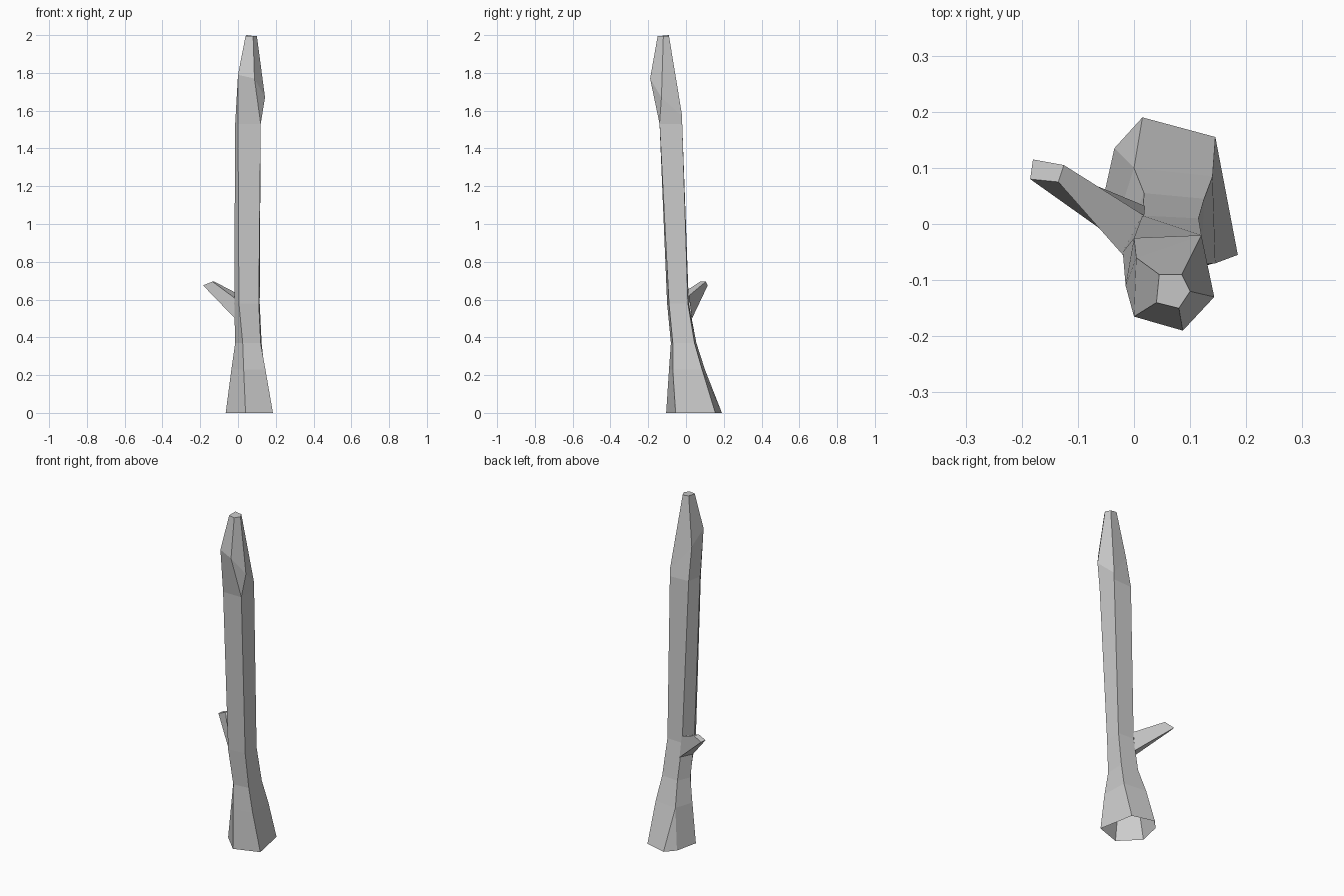
import bpy
import bmesh
from mathutils import Vector

default_cube = bpy.data.objects.get("Cube")
if default_cube:
    bpy.data.objects.remove(default_cube, do_unlink=True)


def make_material(name, colour):
    material = bpy.data.materials.new(name)
    material.use_nodes = True
    material.diffuse_color = colour
    material.node_tree.nodes["Principled BSDF"].inputs["Base Color"].default_value = colour
    return material


def loft(name, rings, material, cap_end=True):
    """Skin a list of (points, column order) rings; repeated columns merge corners."""
    mesh_builder = bmesh.new()
    columns = []
    for points, order in rings:
        corners = [mesh_builder.verts.new(Vector(point) / 100) for point in points]
        columns.append([corners[int(index)] for index in order])
    count = len(columns[0])
    for lower, upper in zip(columns, columns[1:]):
        for i in range(count):
            j = (i + 1) % count
            outline = list(dict.fromkeys((lower[i], lower[j], upper[j], upper[i])))
            if len(outline) > 2:
                mesh_builder.faces.new(outline)
    if cap_end:
        mesh_builder.faces.new(list(dict.fromkeys(columns[-1])))
    bmesh.ops.recalc_face_normals(mesh_builder, faces=mesh_builder.faces)
    mesh = bpy.data.meshes.new(name)
    mesh_builder.to_mesh(mesh)
    mesh_builder.free()
    mesh.materials.append(material)
    part = bpy.data.objects.new(name, mesh)
    bpy.context.collection.objects.link(part)
    return part


def level(height, *corners):
    """Give flat corner positions a shared height."""
    return [(x, y, height) for x, y in corners]


bark = make_material("pale grey", (0.6, 0.6, 0.6, 1.0))

# Corner order per ring: back left, back right, front right, front, left
five_sided = "0122340"
foot = level(0, (1.5, 19), (14.5, 15.5), (18.5, -5.5), (4, -10.5), (-6.5, 0), (-3.5, 13.5))
flare = level(23, (0, 10), (14, 8.5), (14.5, -7), (3, -9), (-3.5, -1))
neck = level(37, (1.8, 5.5), (12.5, 4.5), (12, -7), (2.5, -8), (-1.5, -2))
waist = level(58, (1.5, 1.5), (11.5, 1), (11, -9), (0.5, -10), (-2, -5))
shoulder = level(153, (0, -2.5), (12, -2), (12, -14), (0, -14), (-1.5, -11))
# Slanted rim where the front right edge splits in two
rim = [(0.4, -6, 172), (12, -2, 157), (14.3, -13, 167), (8.7, -19, 177), (0, -16.5, 179)]
tip = level(199.5, (4.5, -9), (8.5, -9), (10, -12), (8, -15), (4, -14))
tip[0] = (4.5, -9, 200)

# Trunk, open underneath
loft("trunk", [
    (foot, "0122345"),
    (flare, five_sided),
    (neck, five_sided),
    (waist, five_sided),
    (shoulder, five_sided),
    (rim, "0123440"),
    (tip, "0123440"),
], bark)

# Branch stub growing out of the left face of the trunk
branch_root = [(-2, -5.5, 61), (1.8, 1.5, 62), (2, 3.2, 50), (-1.6, -4, 50)]
branch_end = [(-13.5, 7.5, 69.5), (-12.5, 10.5, 69.5), (-18, 11.5, 67.5), (-18.5, 8, 67.5)]
loft("branch", [(branch_root, "0123"), (branch_end, "0123")], bark)
